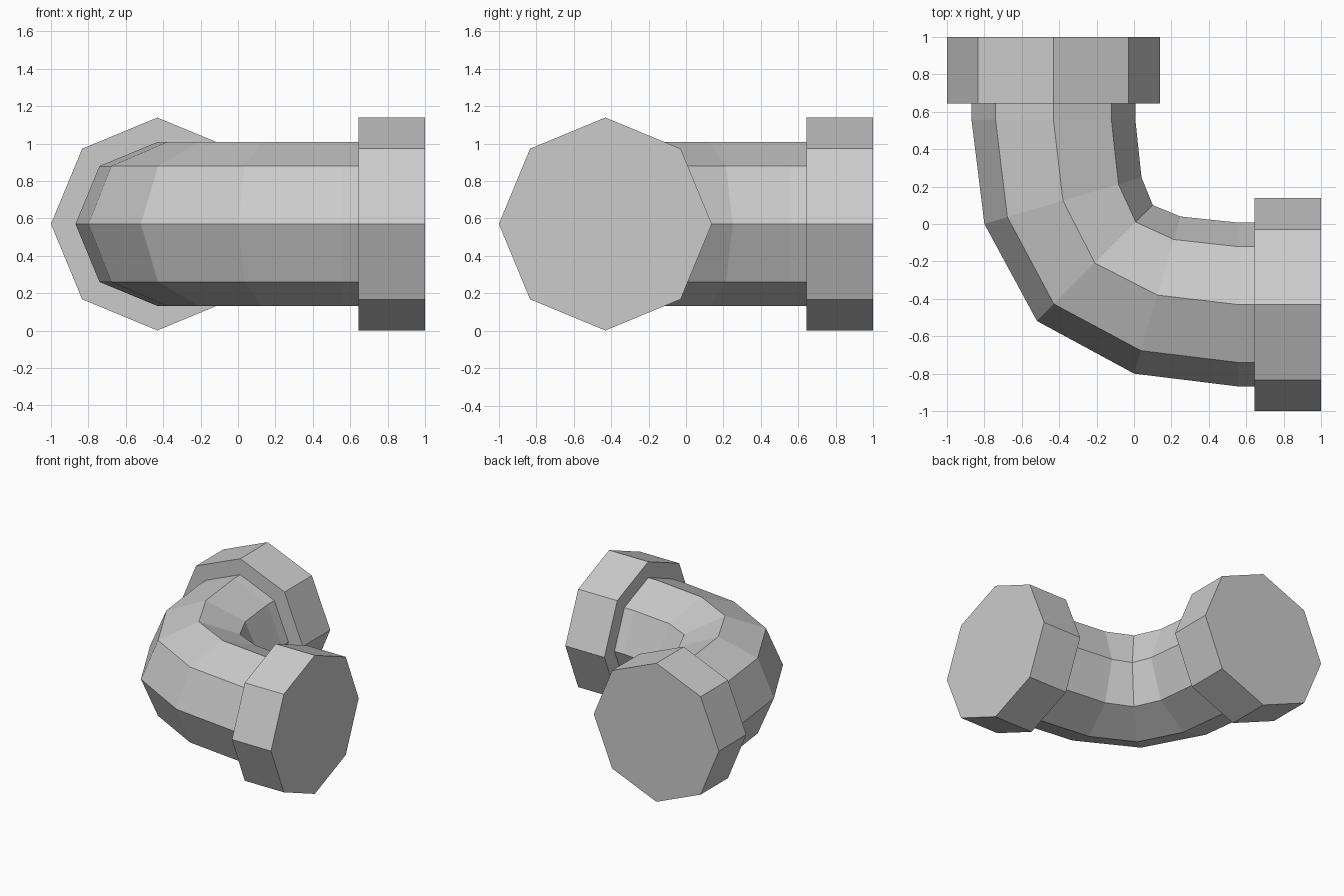
import bpy, bmesh, math
from mathutils import Vector

cube = bpy.data.objects.get("Cube")
if cube:
    bpy.data.objects.remove(cube, do_unlink=True)

SIDES = 8
HEIGHT = 0.57      # centre line height
AXIS = -0.431      # offset of both arms from the middle
PIPE_R, FLANGE_R = 0.438, 0.569

grey = bpy.data.materials.new("pipe grey")
grey.use_nodes = True
colour = (0.6, 0.6, 0.6, 1)
grey.diffuse_color = colour
grey.node_tree.nodes["Principled BSDF"].inputs["Base Color"].default_value = colour


def sweep(name, stations, radius):
    """Octagonal tube through stations (x, y, angle of the ring's outward side)."""
    bm = bmesh.new()
    rings = []
    for x, y, angle in stations:
        a = math.radians(angle)
        side = Vector((math.cos(a), math.sin(a), 0))
        centre = Vector((x, y, HEIGHT))
        ring = []
        for i in range(SIDES):
            t = math.tau * i / SIDES
            offset = side * math.cos(t) + Vector((0, 0, math.sin(t)))
            ring.append(bm.verts.new(centre + offset * radius))
        rings.append(ring)
    for a, b in zip(rings, rings[1:]):
        for i in range(SIDES):
            j = (i + 1) % SIDES
            bm.faces.new((a[i], a[j], b[j], b[i]))
    bm.faces.new(rings[0])
    bm.faces.new(rings[-1])
    bmesh.ops.recalc_face_normals(bm, faces=bm.faces)
    mesh = bpy.data.meshes.new(name)
    bm.to_mesh(mesh)
    bm.free()
    mesh.materials.append(grey)
    obj = bpy.data.objects.new(name, mesh)
    bpy.context.collection.objects.link(obj)


# Bent pipe: half of the bend, then its reflection across the diagonal
half = [(0.7, AXIS, 90), (0.56, AXIS, 90), (0.125, -0.38, 73.5)]
middle = [(-0.209, -0.209, 45)]
mirrored = [(y, x, 90 - angle) for x, y, angle in reversed(half)]
sweep("elbow_pipe", half + middle + mirrored, PIPE_R)

# Collars at both ends
sweep("side_flange", [(0.645, AXIS, 90), (1, AXIS, 90)], FLANGE_R)
sweep("back_flange", [(AXIS, 0.645, 0), (AXIS, 1, 0)], FLANGE_R)
